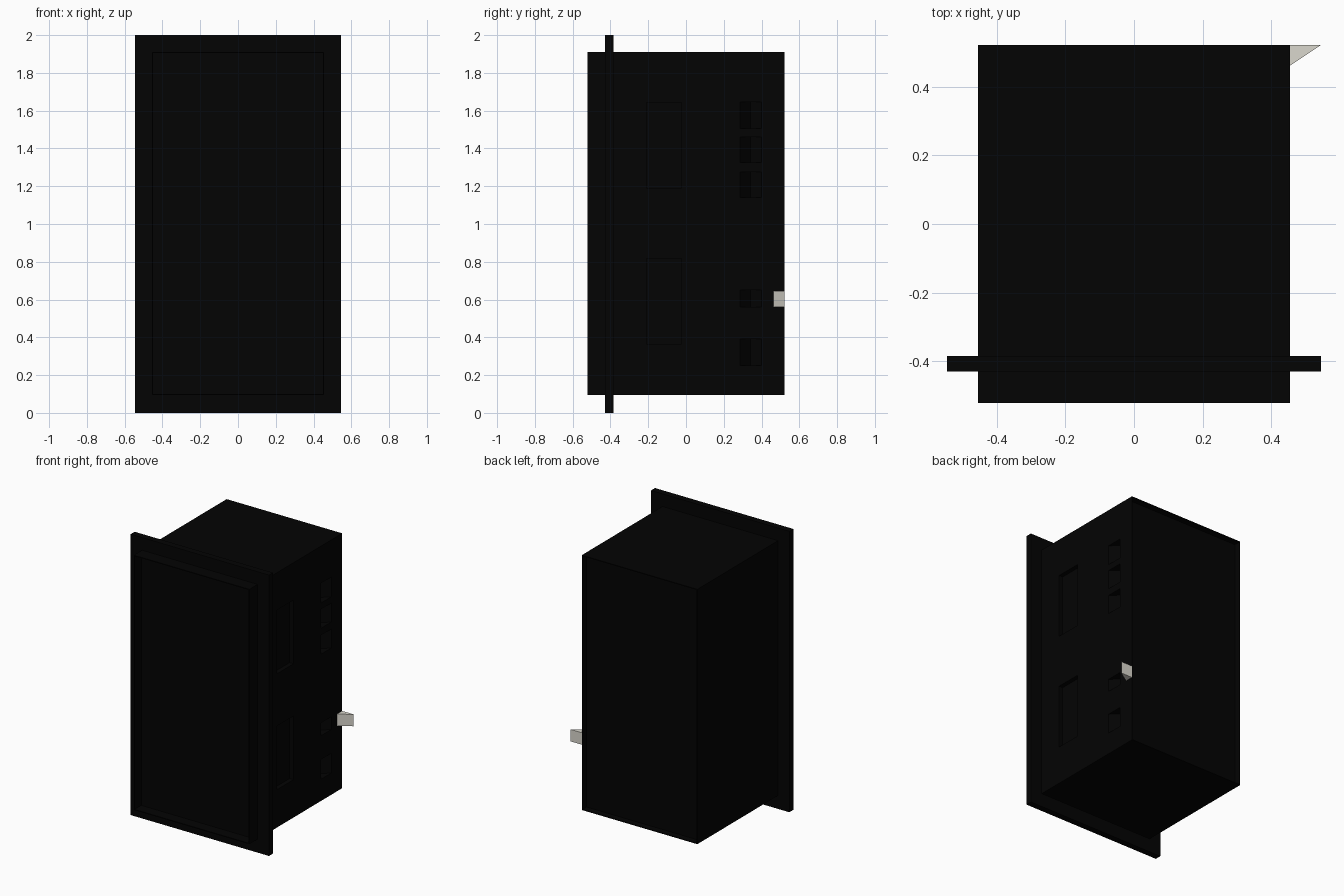
import bpy, bmesh

if "Cube" in bpy.data.objects:
    bpy.data.objects.remove(bpy.data.objects["Cube"])


def material(name, rgb):
    m = bpy.data.materials.new(name)
    m.diffuse_color = (*rgb, 1)
    m.use_nodes = True
    m.node_tree.nodes["Principled BSDF"].inputs["Base Color"].default_value = m.diffuse_color
    return m


BLACK = material("black_plastic", (0.001, 0.001, 0.001))
IVORY = material("ivory_plastic", (0.70, 0.68, 0.61))


def prism(name, profile, z0, z1, mat=None):
    """Extrude an XY profile from z0 to z1."""
    bm = bmesh.new()
    base = bm.faces.new([bm.verts.new((x, y, z0)) for x, y in profile])
    top = bmesh.ops.extrude_face_region(bm, geom=[base])["geom"]
    bmesh.ops.translate(bm, vec=(0, 0, z1 - z0),
                        verts=[g for g in top if isinstance(g, bmesh.types.BMVert)])
    bmesh.ops.recalc_face_normals(bm, faces=bm.faces)
    mesh = bpy.data.meshes.new(name)
    bm.to_mesh(mesh)
    bm.free()
    ob = bpy.data.objects.new(name, mesh)
    bpy.context.collection.objects.link(ob)
    if mat:
        mesh.materials.append(mat)
    return ob


def box(name, x0, x1, y0, y1, z0, z1, mat=None):
    return prism(name, [(x0, y0), (x1, y0), (x1, y1), (x0, y1)], z0, z1, mat)


# Housing and its mounting flange
W, D, Z0, Z1, RIM = 0.455, 0.522, 0.095, 1.91, 0.006
housing = box("housing", -W, W, -D, D, Z0, Z1, BLACK)
box("mounting_flange", -0.545, 0.545, -0.43, -0.385, 0, 2, BLACK).data.name = "flange"
flange = bpy.data.objects["mounting_flange"]

# Recessed front and back panels inside a thin rim
panels = [box("panel_cutter", RIM - W, W - RIM, y0, y1, Z0 + RIM, Z1 - RIM, BLACK)
          for y0, y1 in ((-D - 0.1, -D + 0.075), (D - 0.045, D + 0.1))]

# Shallow rectangular windows and V shaped clip slots in the right side
cutters = [box("window_cutter", W - 0.03, W + 0.1, -0.21, -0.025, z, z + 0.453, BLACK)
           for z in (0.365, 1.19)]
for z0, z1 in ((0.25, 0.39), (0.56, 0.65), (1.14, 1.275), (1.325, 1.46), (1.505, 1.645)):
    groove = [(W + 0.1, 0.285), (W + 0.1, 0.4), (W, 0.4), (W - 0.06, 0.342), (W, 0.285)]
    cutters.append(prism("slot_cutter", groove, z0, z1, BLACK))

for c in panels + cutters:
    c.hide_render = True
    c.hide_set(True)
    cut = housing.modifiers.new("recess", "BOOLEAN")
    cut.operation = "DIFFERENCE"
    cut.solver = "EXACT"
    cut.object = c

# Wedge shaped retaining clip
prism("retaining_clip", [(W, 0.462), (0.545, 0.522), (W, 0.522)], 0.56, 0.645, IVORY)
